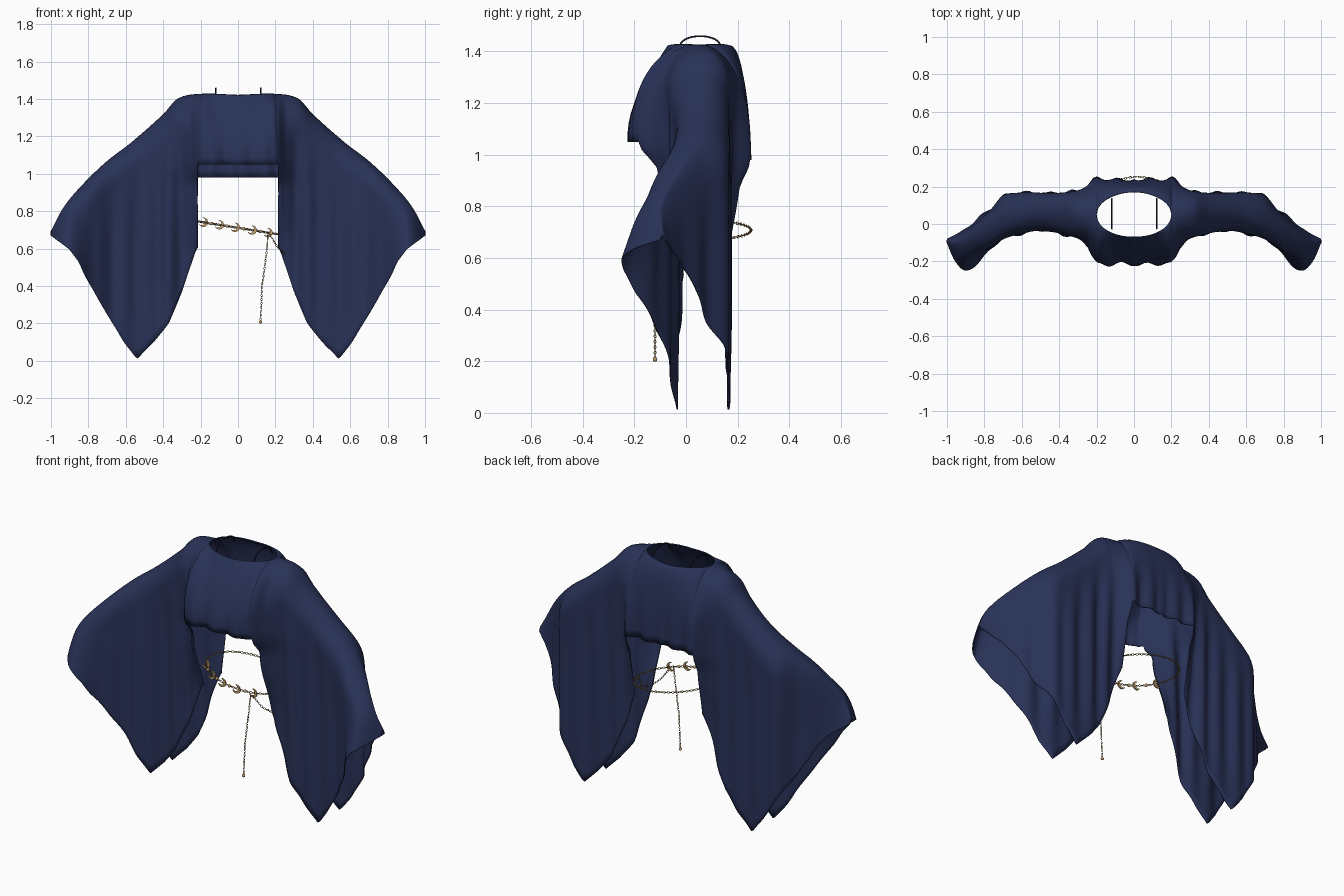
import bpy, bmesh, math
from mathutils import Vector, Matrix

cube = bpy.data.objects.get("Cube")
if cube:
    bpy.data.objects.remove(cube, do_unlink=True)


def material(name, rgb):
    m = bpy.data.materials.new(name)
    m.use_nodes = True
    m.diffuse_color = (*rgb, 1)
    m.node_tree.nodes["Principled BSDF"].inputs["Base Color"].default_value = (*rgb, 1)
    return m


NAVY = material("navy cloth", (0.022, 0.032, 0.097))
DARK = material("dark cord", (0.01, 0.012, 0.03))
GOLD = material("pale gold", (0.56, 0.36, 0.16))
BRONZE = material("chain bronze", (0.36, 0.22, 0.075))


def finish(bm, name, mat, angle=60):
    bmesh.ops.recalc_face_normals(bm, faces=bm.faces)
    mesh = bpy.data.meshes.new(name)
    bm.to_mesh(mesh)
    bm.free()
    mesh.materials.append(mat)
    ob = bpy.data.objects.new(name, mesh)
    bpy.context.collection.objects.link(ob)
    bpy.ops.object.select_all(action="DESELECT")
    ob.select_set(True)
    bpy.context.view_layer.objects.active = ob
    bpy.ops.object.shade_smooth_by_angle(angle=math.radians(angle))
    return ob


def clamp(t):
    return max(0.0, min(1.0, t))


def ease(t):
    t = clamp(t)
    return t * t * (3 - 2 * t)


def profile(pts, x, smooth=True):
    """Read a value off a profile of (x, value) points."""
    def slope(i):
        a, b = pts[max(i - 1, 0)], pts[min(i + 1, len(pts) - 1)]
        return (b[1] - a[1]) / (b[0] - a[0])
    for i in range(len(pts) - 1):
        (x0, v0), (x1, v1) = pts[i], pts[i + 1]
        if x <= x1:
            h = x1 - x0
            t = (x - x0) / h
            if not smooth:
                return v0 + (v1 - v0) * t
            return (v0 * (1 + 2 * t) * (1 - t) ** 2 + slope(i) * h * t * (1 - t) ** 2
                    + v1 * t * t * (3 - 2 * t) + slope(i + 1) * h * t * t * (t - 1))
    return pts[-1][1]


# Cape profiles, measured outward from the middle
RIDGE_Z = [(0, 1.42), (.2, 1.425), (.32, 1.4), (.4, 1.315), (.57, 1.165),
           (.7, 1.065), (.83, .94), (.93, .82), (1, .69)]
RIDGE_Y = [(0, .05), (.2, .05), (.35, .07), (.5, .07), (.65, .055),
           (.8, -.005), (.9, -.075), (.95, -.1), (1, -.09)]
FRONT_Y = [(0, -.21), (.19, -.21), (.222, -.17), (.25, -.11), (.35, -.06), (.5, -.035),
           (.58, -.045), (.7, -.08), (.76, -.125), (.83, -.2), (.9, -.25), (.96, -.19), (1, -.1)]
BACK_Y = [(0, .235), (.2, .235), (.26, .2), (.31, .175), (.4, .165), (.62, .165), (.7, .15),
          (.76, .085), (.83, .03), (.93, -.045), (1, -.08)]
SLEEVE_HEM = [(.2, .62), (.222, .6), (.27, .46), (.3, .37), (.37, .2), (.45, .1), (.54, .01),
              (.61, .1), (.7, .25), (.82, .46), (.85, .53), (.9, .595), (1, .67)]
NECK_X, NECK_Y, EDGE = .2, .12, .216
PANEL_ROWS, SLEEVE_ROWS = 18, 14


def cape_point(x, row, front):
    a = abs(x)
    top = profile(RIDGE_Z, a)
    total = top - profile(SLEEVE_HEM, a, False)
    # Upper rows end at the body panel hem, lower rows at the sleeve hem
    panel = top - (1.05 if front else .98)
    middle = panel if a <= EDGE else min(panel + (a - EDGE), total * .5)
    if row <= PANEL_ROWS:
        drop = middle * (row / PANEL_ROWS) ** 1.8
    else:
        drop = middle + (total - middle) * (row - PANEL_ROWS) / SLEEVE_ROWS
    d = clamp(drop / (.33 - .19 * ease((a - .18) / .17)))
    if front:
        shoulder = ease((a - .1) / .11)
        f = (1 - (1 - d) ** (1.6 + .4 * shoulder)) ** (1 - .5 * shoulder)
    else:
        f = math.sqrt(1 - (1 - d) ** 2)
    # The cloth hangs straighter towards the wrist
    f += .55 * ease((a - .72) / .18) * (drop / total - f)
    sign = -1 if front else 1
    start = profile(RIDGE_Y, a) + sign * NECK_Y * math.sqrt(max(0, 1 - (a / NECK_X) ** 2))
    y = start + (profile(FRONT_Y if front else BACK_Y, a) - start) * f
    # Vertical folds deepen as the cloth falls and flatten at the tips
    fold = math.sin(a * 52 + (1.18 if front else 3.26)) + .4 * math.sin(x * 31 + 1)
    depth = .013 - .006 * ease((a - .38) / .1)
    flat = 1 - .6 * ease((.5 - top + drop) / .4) * ease((drop - .7) / .4)
    y += sign * depth * flat * fold * ease((drop - .08) / .4) * ease((1 - a) / .15)
    # The inner sleeve edges curl in under the arm
    if a >= EDGE:
        inner = math.exp(-(a - EDGE) / .06)
        curl = .08 * ease((drop - panel) / .12) + .11 * ease((drop - .5) / .4)
        y -= sign * inner * curl * (1 if front else .5)
    return x, y, top - drop


half = [NECK_X * math.sin(math.pi / 2 * i / 16) for i in range(17)]
half += [.208, EDGE] + [.22 + .78 * i / 64 for i in range(65)]
columns = [-x for x in reversed(half[1:])] + half

bm = bmesh.new()
for front in (True, False):
    grid = []
    for x in columns:
        rows = PANEL_ROWS + (SLEEVE_ROWS if abs(x) >= EDGE else 0)
        grid.append([bm.verts.new(cape_point(x, r, front)) for r in range(rows + 1)])
    for left, right in zip(grid, grid[1:]):
        for r in range(min(len(left), len(right)) - 1):
            bm.faces.new((left[r], right[r], right[r + 1], left[r + 1]))
bmesh.ops.remove_doubles(bm, verts=bm.verts, dist=.0004)
cape = finish(bm, "draped_cape", NAVY, 80)
thick = cape.modifiers.new("cloth thickness", "SOLIDIFY")
thick.thickness = .005
thick.offset = 0

# Hanging loops across the neck
for side, x in (("left", .122), ("right", -.118)):
    curve = bpy.data.curves.new(side + "_neck_loop", "CURVE")
    curve.dimensions = "3D"
    curve.bevel_depth = .004
    curve.bevel_resolution = 1
    spline = curve.splines.new("POLY")
    spline.points.add(16)
    for i, p in enumerate(spline.points):
        t = math.pi * i / 16
        p.co = (x, .055 - .08 * math.cos(t), 1.405 + .054 * math.sin(t) ** .7, 1)
    curve.materials.append(DARK)
    bpy.context.collection.objects.link(bpy.data.objects.new(side + "_neck_loop", curve))


def add_link(bm, matrix, length, width, wire):
    rings = []
    for i in range(10):
        t = math.tau * i / 10
        ring = []
        for j in range(4):
            w = math.tau * j / 4
            k = wire * math.cos(w)
            p = Vector(((length + k) * math.cos(t), (width + k) * math.sin(t), wire * math.sin(w)))
            ring.append(bm.verts.new(matrix @ p))
        rings.append(ring)
    for i in range(10):
        a, b = rings[i], rings[(i + 1) % 10]
        for j in range(4):
            bm.faces.new((a[j], b[j], b[(j + 1) % 4], a[(j + 1) % 4]))


def chain(name, path, step):
    """Lay alternating links at even spacing along a path."""
    bm = bmesh.new()
    carry, count = 0, 0
    for a, b in zip(path, path[1:]):
        a, b = Vector(a), Vector(b)
        size = (b - a).length
        while carry < size:
            turn = (b - a).to_track_quat("X", "Z").to_matrix().to_4x4()
            roll = Matrix.Rotation(math.pi / 2 * (count % 2), 4, "X")
            place = Matrix.Translation(a.lerp(b, carry / size)) @ turn @ roll
            add_link(bm, place, step * .63, step * .4, step * .13)
            carry += step
            count += 1
        carry -= size
    return finish(bm, name, BRONZE)


def belt_point(t):
    x = .02 + .235 * math.cos(t)
    return Vector((x, .065 + .187 * math.sin(t), .711 - .16 * x))


# Waist chain, hanging tail and side swag
chain("waist_chain", [belt_point(math.tau * i / 60) for i in range(61)], .0125)
chain("hanging_chain", [(.16, -.115, .672), (.155, -.12, .6), (.14, -.12, .48),
                        (.128, -.12, .4), (.125, -.12, .3), (.12, -.12, .21)], .0105)
chain("side_swag", [(.17, -.105, .675), (.21, -.075, .61), (.25, -.03, .572),
                    (.265, .03, .59), (.258, .07, .668)], .0105)


def front_of_belt(x):
    return belt_point(-math.acos((x - .02) / .235))


# Crescent charms with small beads between them
tilt = Matrix.Rotation(math.radians(30), 4, "Y")
bm = bmesh.new()
for x in (-.185, -.1, -.015, .075, .16):
    place = Matrix.Translation(front_of_belt(x) + Vector((0, -.004, 0))) @ tilt
    layers = []
    for depth in (-.004, .004):
        layer = []
        for i in range(17):
            t = math.radians(-130 + 260 * i / 16)
            inner = .025 - .016 * math.cos(t * 90 / 130)
            layer.append([bm.verts.new(place @ Vector((r * math.cos(t), depth, r * math.sin(t))))
                          for r in (.025, inner)])
        layers.append(layer)
    f, b = layers
    for i in range(16):
        bm.faces.new((f[i][0], f[i + 1][0], f[i + 1][1], f[i][1]))
        bm.faces.new((b[i][0], b[i][1], b[i + 1][1], b[i + 1][0]))
        for e in (0, 1):
            bm.faces.new((f[i][e], b[i][e], b[i + 1][e], f[i + 1][e]))
bmesh.ops.remove_doubles(bm, verts=bm.verts, dist=.0001)
finish(bm, "crescent_charms", GOLD, 30)

bm = bmesh.new()
spots = [front_of_belt(x) for x in (-.143, -.058, .03, .118)] + [Vector((.12, -.12, .207))]
for spot in spots:
    bmesh.ops.create_icosphere(bm, subdivisions=2, radius=.009, matrix=Matrix.Translation(spot))
finish(bm, "round_beads", GOLD)
